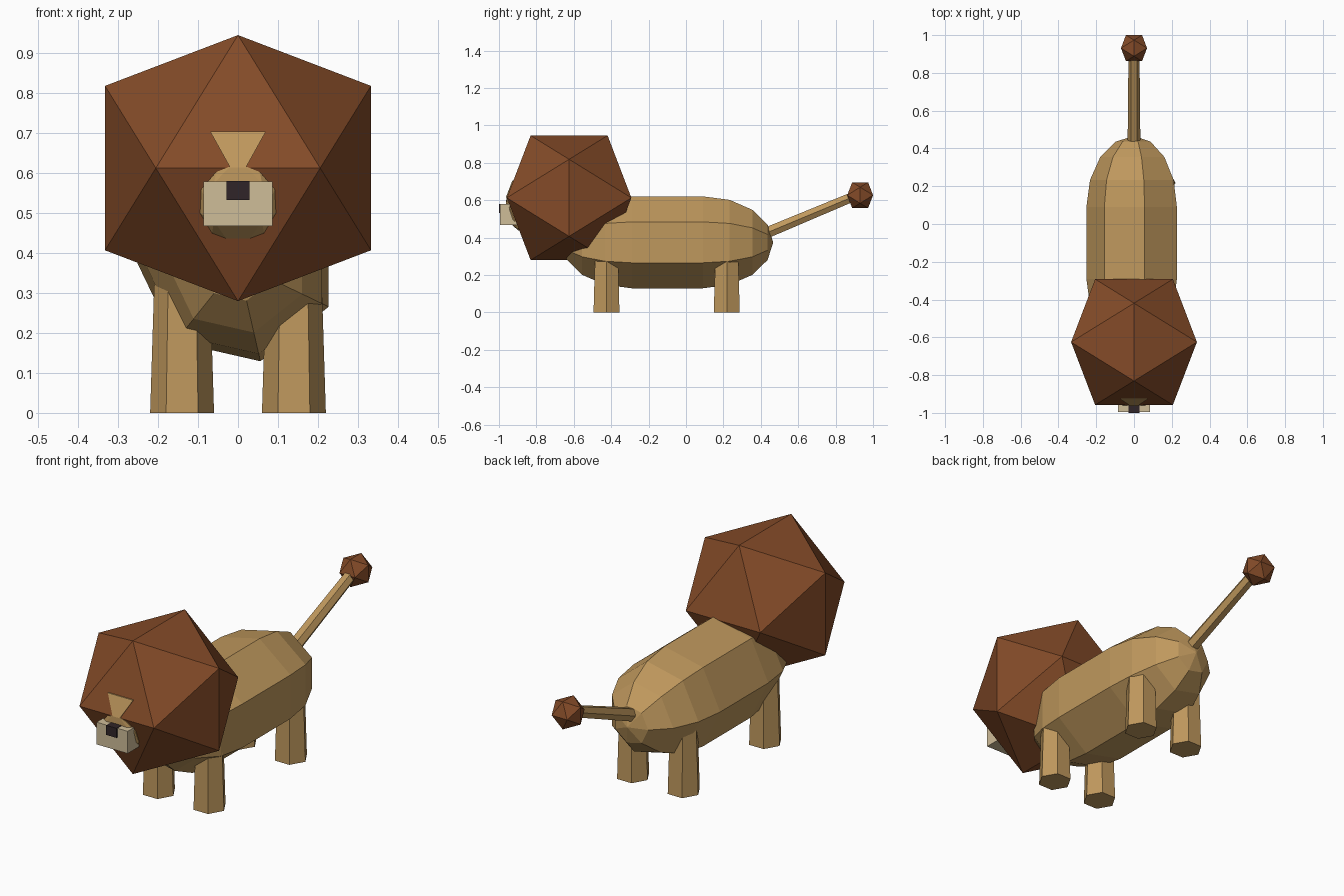
import bpy, bmesh, math
from mathutils import Vector

if "Cube" in bpy.data.objects:
    bpy.data.objects.remove(bpy.data.objects["Cube"])


def material(name, r, g, b):
    m = bpy.data.materials.new(name)
    lin = [((c / 255 + 0.055) / 1.055) ** 2.4 for c in (r, g, b)]
    m.diffuse_color = (*lin, 1)
    m.use_nodes = True
    m.node_tree.nodes["Principled BSDF"].inputs["Base Color"].default_value = m.diffuse_color
    return m


TAN = material("tan_fur", 191, 152, 93)
BROWN = material("brown_mane", 132, 75, 40)
CREAM = material("cream_muzzle", 207, 189, 153)
DARK = material("dark_nose", 48, 37, 40)


def finish(bm, name, mat):
    bmesh.ops.remove_doubles(bm, verts=bm.verts[:], dist=0.0005)
    bmesh.ops.recalc_face_normals(bm, faces=bm.faces[:])
    me = bpy.data.meshes.new(name)
    bm.to_mesh(me)
    bm.free()
    me.materials.append(mat)
    ob = bpy.data.objects.new(name, me)
    bpy.context.collection.objects.link(ob)
    return ob


def hull(name, points, mat):
    bm = bmesh.new()
    for p in points:
        bm.verts.new(p)
    res = bmesh.ops.convex_hull(bm, input=bm.verts[:])
    loose = [v for v in res["geom_interior"] if isinstance(v, bmesh.types.BMVert)]
    bmesh.ops.delete(bm, geom=loose, context="VERTS")
    return finish(bm, name, mat)


def loft(name, rings, mat):
    """Skin a list of rings, each with the same number of points."""
    bm = bmesh.new()
    vs = [[bm.verts.new(p) for p in ring] for ring in rings]
    n = len(vs[0])
    for a, b in zip(vs, vs[1:]):
        for i in range(n):
            j = (i + 1) % n
            bm.faces.new((a[i], a[j], b[j], b[i]))
    bm.faces.new(vs[0])
    bm.faces.new(vs[-1])
    return finish(bm, name, mat)


def ring(center, radius, n, u, v, start=0.0):
    c, u, v = Vector(center), Vector(u), Vector(v)
    out = []
    for i in range(n):
        t = start + 2 * math.pi * i / n
        out.append(c + radius * (math.cos(t) * u + math.sin(t) * v))
    return out


def icosahedron(name, center, half, mat):
    a, b = half / 1.618, half
    cx, cy, cz = center
    pts = []
    for s in (-1, 1):
        for t in (-1, 1):
            pts += [(cx, cy + s * a, cz + t * b),
                    (cx + s * b, cy, cz + t * a),
                    (cx + s * a, cy + t * b, cz)]
    return hull(name, pts, mat)


def box(name, x, y0, y1, z0, z1, mat):
    return hull(name, [(sx * x, y, z) for sx in (-1, 1)
                       for y in (y0, y1) for z in (z0, z1)], mat)


# Body: seven-sided capsule lying along y, with stretched round ends
X, Y, Z = (1, 0, 0), (0, 1, 0), (0, 0, 1)
rings = []
for sign, y0, steps in ((-1, -0.29, (4, 3, 2, 1, 0)), (1, 0.09, (0, 1, 2, 3, 4))):
    for k in steps:
        t = math.radians(22.5 * k)
        r = max(0.252 * math.cos(t), 0.004)
        rings.append(ring((0, y0 + sign * 0.375 * math.sin(t), 0.375),
                          r, 7, X, Z, math.pi))
loft("body", rings, TAN)

# Legs: tapered six-sided posts
for side, x in (("left", -0.14), ("right", 0.14)):
    for end, y in (("front", -0.425), ("rear", 0.218)):
        loft(f"{end}_{side}_leg",
             [ring((x, y, 0), 0.08, 6, X, Y),
              ring((x, y, 0.32), 0.07, 6, X, Y)], TAN)

# Tail rod and tuft
base, tip = Vector((0, 0.41, 0.417)), Vector((0, 0.92, 0.63))
d = (tip - base).normalized()
up = Vector(X).cross(d)
loft("tail", [ring(base, 0.034, 6, X, up), ring(tip, 0.029, 6, X, up)], TAN)
icosahedron("tail_tuft", (0, 0.931, 0.627), 0.069, BROWN)

# Mane
MANE = (0, -0.625, 0.613)
icosahedron("mane", MANE, 0.333, BROWN)


def mane_front(z):
    return -0.958 + 0.128 * abs(z - 0.613) / 0.333


# Forehead blaze, following the upper front of the mane
outline = [(0.07, 0.705), (0.02, 0.615)]
hull("forehead", [(s * x, mane_front(z) + dy, z) for x, z in outline
                  for s in (-1, 1) for dy in (-0.006, 0.02)], TAN)

# Lower face swelling out around the muzzle
rim = [(0.02, 0.617), (0.055, 0.603), (0.092, 0.56), (0.095, 0.5),
       (0.065, 0.45), (0.03, 0.437)]
pts = [(s * x, mane_front(z) + dy, z) for x, z in rim
       for s in (-1, 1) for dy in (-0.004, 0.03)]
pts += [(s * 0.06, y, z) for s in (-1, 1) for y, z in ((-0.962, 0.575), (-0.945, 0.48))]
hull("face", pts, TAN)

# Muzzle and nose
box("muzzle", 0.086, -0.994, -0.88, 0.468, 0.579, CREAM)
box("nose", 0.029, -1.0, -0.96, 0.533, 0.581, DARK)
